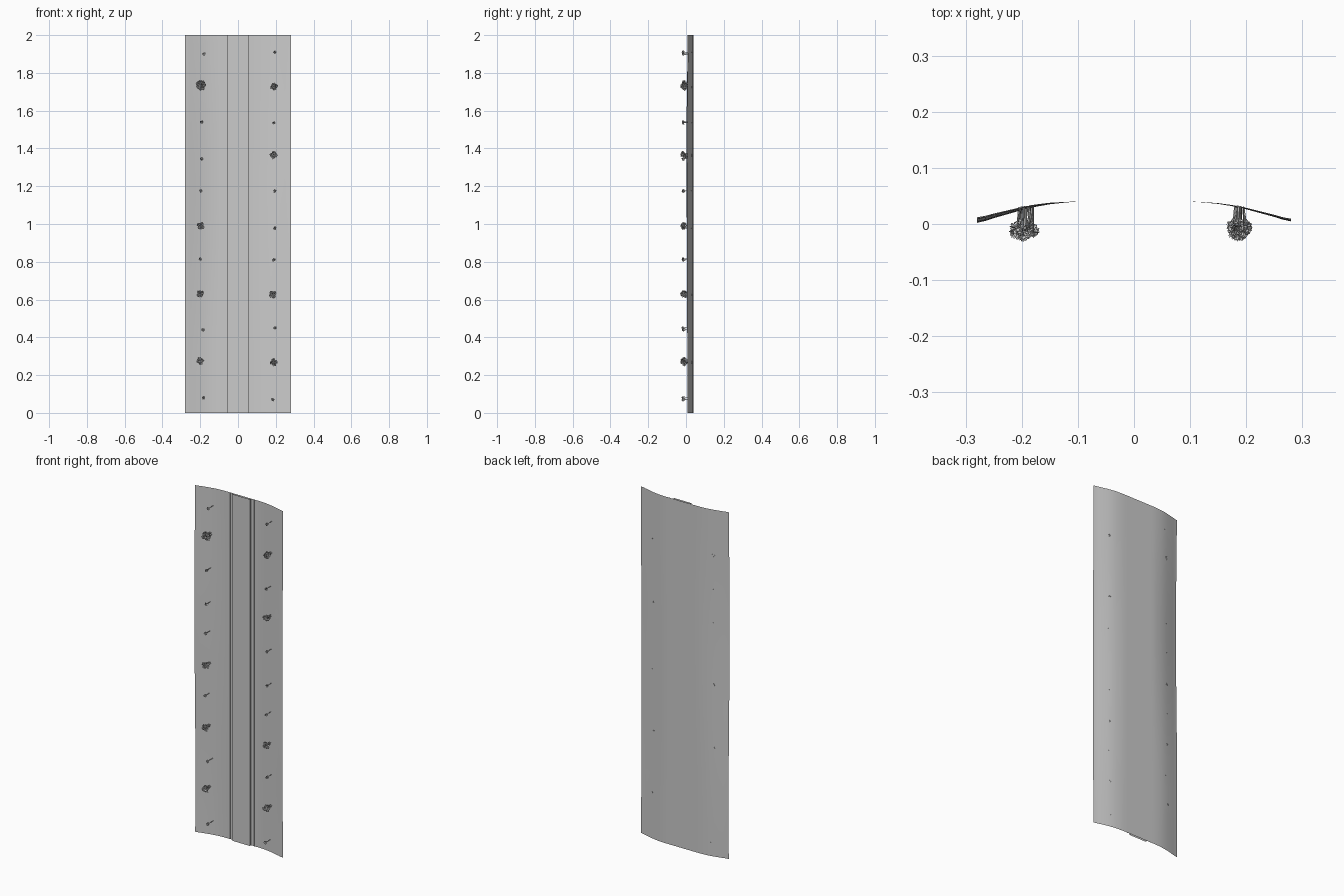
import bpy, bmesh, math, random
from mathutils import Vector

if "Cube" in bpy.data.objects:
    bpy.data.objects.remove(bpy.data.objects["Cube"])

random.seed(4)
H = 2.0


def make(name, verts, faces, smooth=None):
    me = bpy.data.meshes.new(name)
    me.from_pydata(verts, [], faces)
    ob = bpy.data.objects.new(name, me)
    bpy.context.collection.objects.link(ob)
    if smooth:
        bpy.ops.object.select_all(action='DESELECT')
        ob.select_set(True)
        bpy.context.view_layer.objects.active = ob
        bpy.ops.object.shade_smooth_by_angle(angle=math.radians(smooth))
    return ob


def sheet(name, profile, zs, bend=None):
    """Extrude an open (x, y) profile up through the heights zs."""
    n = len(profile)
    verts = [(x, y + (bend(x, z) if bend else 0), z) for z in zs for x, y in profile]
    faces = [(r * n + i, r * n + i + 1, (r + 1) * n + i + 1, (r + 1) * n + i)
             for r in range(len(zs) - 1) for i in range(n - 1)]
    return make(name, verts, faces, 20)


# Curved wings, gently warped toward their outer edges
half = [(0.28, 0.007), (0.265, 0.010), (0.25, 0.0145), (0.225, 0.021), (0.20, 0.0275),
        (0.175, 0.0328), (0.15, 0.0365), (0.12, 0.039), (0.10, 0.04), (0.077, 0.04)]
rows = [H * i / 16 for i in range(17)]


def warp(x, z):
    edge = max(0.0, (abs(x) - 0.10) / 0.18)
    amp = 0.005 if x < 0 else 0.0023
    return amp * edge * math.sin(z * 3.1 + (0.6 if x < 0 else 2.0))


def surface_y(x, z):
    a = abs(x)
    for (x1, y1), (x0, y0) in zip(half, half[1:]):
        if x0 <= a <= x1:
            return y0 + (y1 - y0) * (a - x0) / (x1 - x0) + warp(x, z)
    return 0.04


sheet("left_wing", [(-x, y) for x, y in half], rows, warp)
sheet("right_wing", half[::-1], rows, warp)

# Flat back strip with small returns at its edges
sheet("back_strip", [(-0.077, 0.036), (-0.0765, 0.04), (0.0765, 0.04), (0.077, 0.036)], [0, H])
# Raised front strip
sheet("front_strip", [(-0.055, 0.038), (-0.055, 0.029), (0.055, 0.029), (0.055, 0.038)], [0, H])


# Flower tufts
def petal(verts, faces, base, d, length, width):
    side = d.cross(Vector((random.uniform(-1, 1), random.uniform(-1, 1), random.uniform(-1, 1)))).normalized()
    up = side.cross(d).normalized()
    k = len(verts)
    mid = base + d * length * 0.6
    verts += [base, mid + side * width, base + d * length + up * width * 0.4, mid - side * width]
    faces.append((k, k + 1, k + 2, k + 3))


def stem(verts, faces, a, b, r):
    k = len(verts)
    for p in (a, b):
        for i in range(5):
            t = math.tau * i / 5
            verts.append(p + Vector((r * math.cos(t), 0, r * math.sin(t))))
    faces.extend((k + i, k + (i + 1) % 5, k + 5 + (i + 1) % 5, k + 5 + i) for i in range(5))


def blossom(verts, faces, root, centre, r, count):
    """One spiky bloom on a stem."""
    stem(verts, faces, root, centre, 0.0014)
    for i in range(count):
        t = i * 2.39996
        c = 1 - 1.6 * (i + 0.5) / count
        s = math.sqrt(max(0, 1 - c * c))
        d = Vector((s * math.cos(t), -c, s * math.sin(t))).normalized()
        petal(verts, faces, centre + d * r * 0.15, d, r * random.uniform(0.8, 1.05), r * 0.28)


def tuft(name, x, z, size):
    verts, faces = [], []
    blooms = {0: 1, 1: 5, 2: 8}[size]
    spread = {0: 0, 1: 0.0105, 2: 0.0165}[size]
    for b in range(blooms):
        t = math.tau * b / max(1, blooms - 1) + z
        q = 0 if b == 0 else spread
        bx, bz = x + q * math.cos(t), z + q * math.sin(t)
        cy = -0.019 if b == 0 else random.uniform(-0.016, -0.002)
        rx, rz = x + 0.5 * q * math.cos(t), z + 0.5 * q * math.sin(t)
        root = Vector((rx, surface_y(rx, rz) + 0.001, rz))
        if size == 0:
            cy = -0.014
        blossom(verts, faces, root, Vector((bx, cy, bz)), 0.0095 if size == 0 else 0.0115, 26)
        # lower leaves on the stem
        for j in range(3):
            d = Vector((random.uniform(-1, 1), -0.8, random.uniform(-1, 1))).normalized()
            petal(verts, faces, Vector((bx, cy + 0.012, bz)), d, 0.009, 0.0025)
    make(name, verts, faces)


left = [(-.18, 1.9, 0), (-.195, 1.735, 2), (-.192, 1.54, 0), (-.193, 1.345, 0), (-.197, 1.175, 0),
        (-.198, .99, 1), (-.2, .815, 0), (-.2, .63, 1), (-.185, .44, 0), (-.2, .275, 1), (-.182, .08, 0)]
right = [(.195, 1.91, 0), (.19, 1.727, 1), (.19, 1.535, 0), (.188, 1.365, 1), (.195, 1.175, 0),
         (.195, .978, 0), (.19, .81, 0), (.184, .627, 1), (.195, .45, 0), (.189, .268, 1), (.184, .07, 0)]
for side, spots in (("left", left), ("right", right)):
    for i, (x, z, s) in enumerate(spots):
        tuft(f"{side}_flower_{i + 1}", x, z, s)
